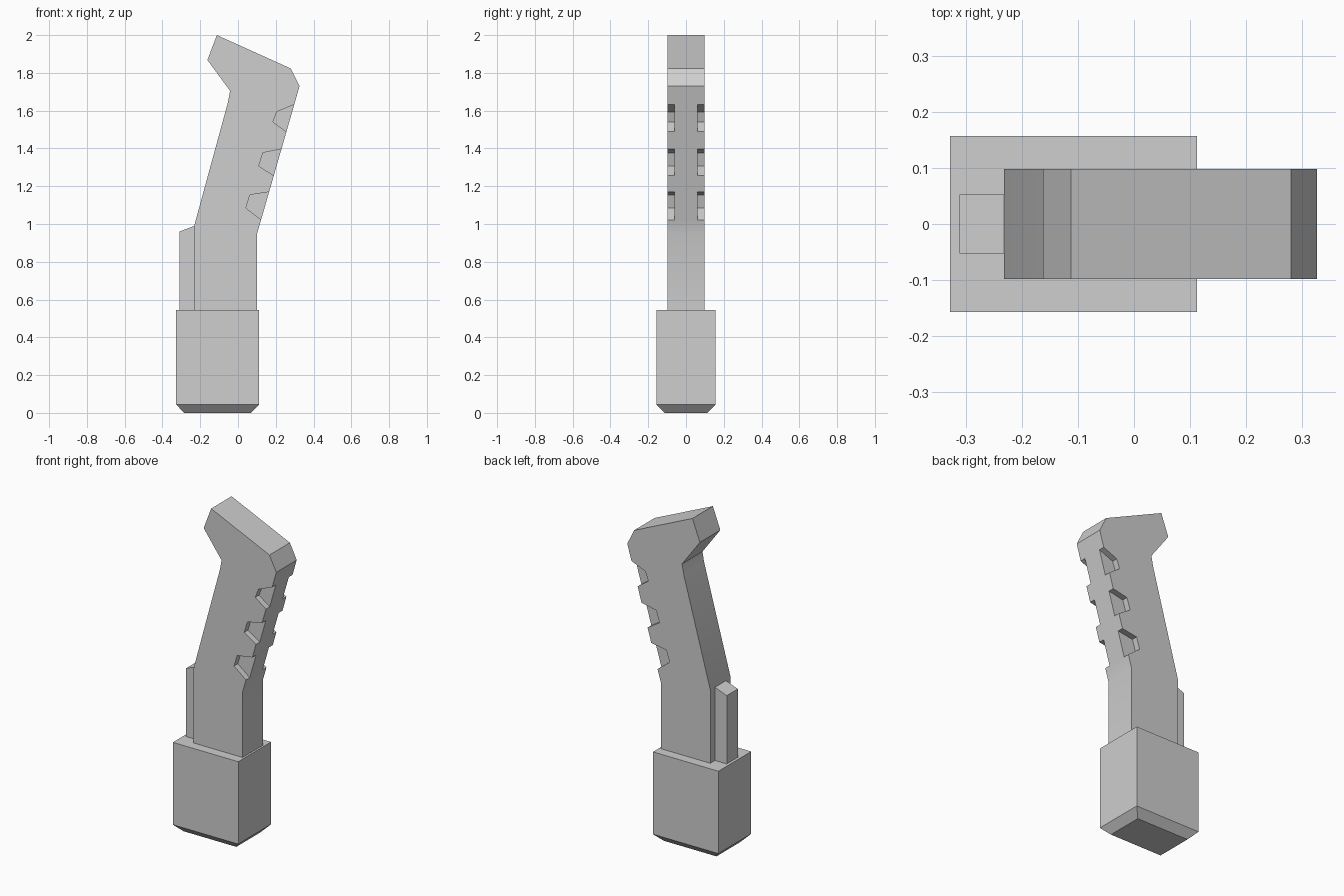
import bpy, bmesh

cube = bpy.data.objects.get("Cube")
if cube:
    bpy.data.objects.remove(cube, do_unlink=True)

# One flat grey for the whole model
GREY = (0.62, 0.62, 0.62, 1)
grey = bpy.data.materials.new("plain_grey")
grey.use_nodes = True
grey.diffuse_color = GREY
for node in grey.node_tree.nodes:
    if node.type == 'BSDF_PRINCIPLED':
        node.inputs["Base Color"].default_value = GREY


def link_mesh(name, bm):
    bmesh.ops.recalc_face_normals(bm, faces=bm.faces)
    mesh = bpy.data.meshes.new(name)
    bm.to_mesh(mesh)
    bm.free()
    mesh.materials.append(grey)
    obj = bpy.data.objects.new(name, mesh)
    bpy.context.collection.objects.link(obj)
    return obj


def extrude_profile(name, points, y0, y1):
    """Side outline in x and z, given thickness along y."""
    bm = bmesh.new()
    face = bm.faces.new([bm.verts.new((x, y0, z)) for x, z in points])
    result = bmesh.ops.extrude_face_region(bm, geom=[face])
    verts = [v for v in result["geom"] if isinstance(v, bmesh.types.BMVert)]
    bmesh.ops.translate(bm, verts=verts, vec=(0, y1 - y0, 0))
    return link_mesh(name, bm)


# Angled grip with a hooked top
grip = extrude_profile("grip", [
    (-0.112, 2.0), (0.28, 1.823), (0.326, 1.73), (0.1, 0.945), (0.1, 0.52),
    (-0.232, 0.52), (-0.232, 0.99), (-0.053, 1.645), (-0.042, 1.705),
    (-0.162, 1.868)], -0.098, 0.098)

# Finger notches, cut into both sides of the sloping edge
notches = [
    [(0.297, 1.632), (0.205, 1.594), (0.185, 1.54), (0.257, 1.488)],
    [(0.231, 1.397), (0.132, 1.377), (0.11, 1.307), (0.19, 1.256)],
    [(0.165, 1.17), (0.063, 1.154), (0.042, 1.085), (0.124, 1.021)],
]
bpy.context.view_layer.objects.active = grip
for top, inner_top, inner_low, low in notches:
    # Carry the upper and lower edges past the grip surface
    out_top = [a + (a - b) * 0.4 for a, b in zip(top, inner_top)]
    out_low = [a + (a - b) * 0.4 for a, b in zip(low, inner_low)]
    for side in (-1, 1):
        cutter = extrude_profile("notch_cutter",
                                 [out_top, inner_top, inner_low, out_low],
                                 side * 0.062, side * 0.15)
        cutter.hide_render = True
        cut = grip.modifiers.new("notch", 'BOOLEAN')
        cut.operation = 'DIFFERENCE'
        cut.solver = 'EXACT'
        cut.object = cutter
        bpy.ops.object.modifier_apply(modifier=cut.name)
        bpy.data.objects.remove(cutter, do_unlink=True)

# Slim rib behind the grip, with a sloping top
rib = extrude_profile("back_rib", [
    (-0.311, 0.52), (-0.225, 0.52), (-0.225, 0.992), (-0.311, 0.96)],
    -0.053, 0.053)

# Square base block with a chamfered foot
bm = bmesh.new()
rings = []
for z, inset in ((0, 0.043), (0.045, 0), (0.545, 0)):
    x0, x1, y = -0.328 + inset, 0.112 - inset, 0.157 - inset
    rings.append([bm.verts.new(p) for p in
                  ((x0, -y, z), (x1, -y, z), (x1, y, z), (x0, y, z))])
for lower, upper in zip(rings, rings[1:]):
    for i in range(4):
        j = (i + 1) % 4
        bm.faces.new((lower[i], lower[j], upper[j], upper[i]))
bm.faces.new(rings[0])
bm.faces.new(rings[-1])
base = link_mesh("base_block", bm)

# Soften only the shallow bends of the grip
bpy.ops.object.select_all(action='DESELECT')
grip.select_set(True)
bpy.context.view_layer.objects.active = grip
bpy.ops.object.shade_smooth_by_angle(angle=0.5)
